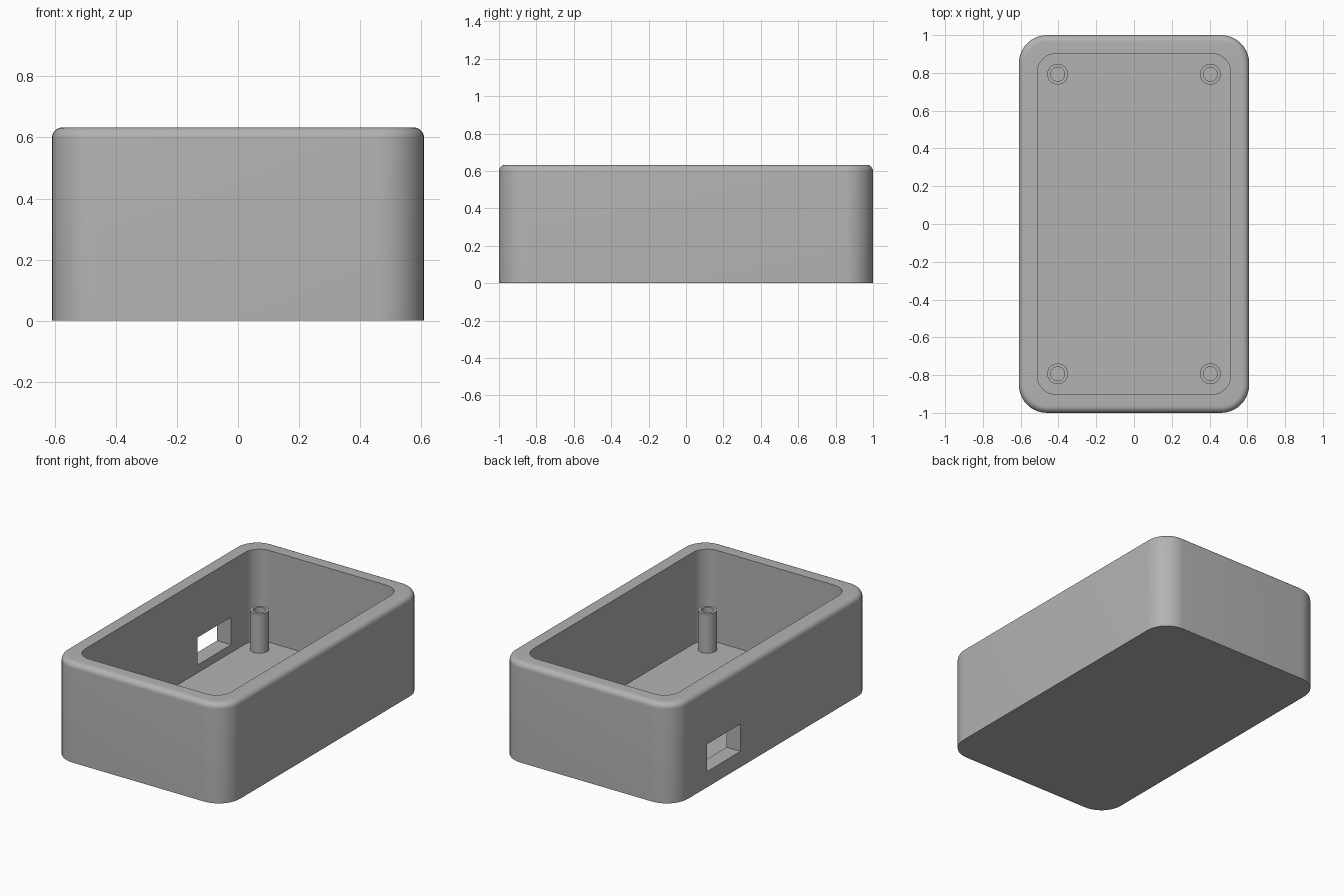
import bpy, bmesh, math

cube = bpy.data.objects.get("Cube")
if cube:
    bpy.data.objects.remove(cube, do_unlink=True)

HALF_X, HALF_Y, HEIGHT = 0.61, 1.0, 0.633
CORNER, WALL, FILLET, FLOOR = 0.15, 0.098, 0.035, 0.05
STEPS = 10

grey = bpy.data.materials.new("grey plastic")
grey.use_nodes = True
colour = (0.45, 0.45, 0.45, 1)
grey.diffuse_color = colour
grey.node_tree.nodes["Principled BSDF"].inputs["Base Color"].default_value = colour


def rounded_ring(inset, z, radius):
    """Rounded rectangle, inset from the outer walls, at height z."""
    cx, cy = HALF_X - inset - radius, HALF_Y - inset - radius
    points = []
    for quarter, (sx, sy) in enumerate([(1, 1), (-1, 1), (-1, -1), (1, -1)]):
        for i in range(STEPS + 1):
            a = math.pi / 2 * (quarter + i / STEPS)
            points.append((sx * cx + radius * math.cos(a),
                           sy * cy + radius * math.sin(a), z))
    return points


def circle_ring(x, y, z, radius, sides=40):
    angles = [2 * math.pi * i / sides for i in range(sides)]
    return [(x + radius * math.cos(a), y + radius * math.sin(a), z) for a in angles]


def loft(name, rings, capped):
    """Skin consecutive rings, with optional caps on the first and last."""
    bm = bmesh.new()
    loops = [[bm.verts.new(p) for p in ring] for ring in rings]
    for low, high in zip(loops, loops[1:]):
        for i in range(len(low)):
            j = (i + 1) % len(low)
            bm.faces.new((low[i], low[j], high[j], high[i]))
    if capped:
        bm.faces.new(loops[0][::-1])
        bm.faces.new(loops[-1])
    mesh = bpy.data.meshes.new(name)
    bm.to_mesh(mesh)
    bm.free()
    obj = bpy.data.objects.new(name, mesh)
    bpy.context.collection.objects.link(obj)
    mesh.materials.append(grey)
    return obj


def activate(obj):
    bpy.ops.object.select_all(action='DESELECT')
    obj.select_set(True)
    bpy.context.view_layer.objects.active = obj


# Open box: outer wall, rounded upper edge, flat rim, inner wall and floor
rings = [rounded_ring(0, 0, CORNER)]
for i in range(9):
    a = math.pi / 2 * i / 8
    inset = FILLET * (1 - math.cos(a))
    rings.append(rounded_ring(inset, HEIGHT - FILLET * (1 - math.sin(a)), CORNER - inset))
rings.append(rounded_ring(WALL, HEIGHT, 0.1))
rings.append(rounded_ring(WALL, FLOOR, 0.1))
box = loft("enclosure_box", rings, True)

# Rectangular port through the wall on the -x side
bpy.ops.mesh.primitive_cube_add(size=1, location=(-HALF_X + WALL / 2, 0.493, 0.187))
cutter = bpy.context.object
cutter.name = "port_cutter"
cutter.scale = (0.2, 0.337, 0.174)
cutter.hide_render = True
port = box.modifiers.new("port", 'BOOLEAN')
port.operation, port.solver, port.object = 'DIFFERENCE', 'EXACT', cutter
activate(box)
bpy.ops.object.modifier_apply(modifier=port.name)
bpy.data.objects.remove(cutter, do_unlink=True)

# Four hollow screw posts standing on the floor
parts = [box]
for side, sx in (("left", 1), ("right", -1)):
    for end, sy in (("front", -1), ("back", 1)):
        x, y = sx * 0.404, sy * 0.793
        profile = [(0.055, FLOOR), (0.055, 0.3), (0.037, 0.3), (0.037, FLOOR)]
        parts.append(loft(f"screw_post_{end}_{side}",
                          [circle_ring(x, y, z, r) for r, z in profile], False))

for part in parts:
    activate(part)
    bpy.ops.object.shade_smooth_by_angle(angle=math.radians(30))
